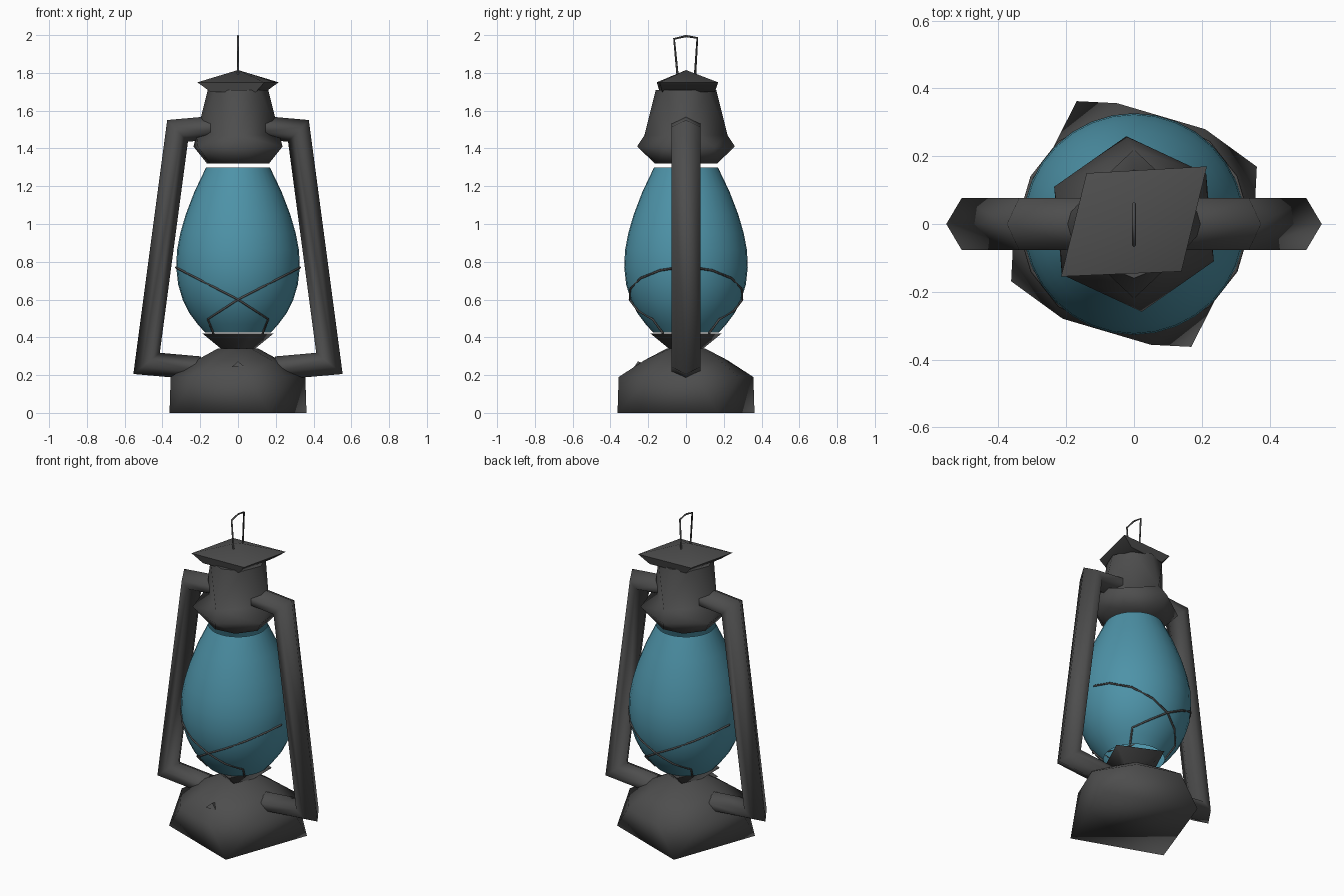
import bpy, math
from mathutils import Vector

if "Cube" in bpy.data.objects:
    bpy.data.objects.remove(bpy.data.objects["Cube"])


def material(name, color):
    mat = bpy.data.materials.new(name)
    mat.diffuse_color = (*color, 1)
    mat.use_nodes = True
    mat.node_tree.nodes["Principled BSDF"].inputs["Base Color"].default_value = mat.diffuse_color
    return mat


METAL = material('dark_metal', (.075, .075, .075))
BLUE = material('blue_glass', (.075, .29, .39))


def make(name, verts, faces, angle=75, fix=True, mat=METAL):
    me = bpy.data.meshes.new(name)
    me.from_pydata(verts, [], faces)
    me.materials.append(mat)
    ob = bpy.data.objects.new(name, me)
    bpy.context.collection.objects.link(ob)
    bpy.ops.object.select_all(action='DESELECT')
    ob.select_set(True)
    bpy.context.view_layer.objects.active = ob
    if fix:
        bpy.ops.object.mode_set(mode='EDIT')
        bpy.ops.mesh.select_all(action='SELECT')
        bpy.ops.mesh.normals_make_consistent(inside=False)
        bpy.ops.object.mode_set(mode='OBJECT')
    bpy.ops.object.shade_smooth_by_angle(angle=math.radians(angle))
    return ob


def skin(name, rings, angle=75, caps=True, mat=METAL):
    """Join stacked rings (z, radius or repeating radii, sides, turn in degrees)."""
    verts, faces, starts = [], [], []
    for z, r, n, turn in rings:
        starts.append(len(verts))
        radii = r if isinstance(r, tuple) else (r,)
        for k in range(n):
            a = math.radians(turn + 360 * k / n)
            rk = radii[k % len(radii)]
            verts.append((rk * math.cos(a), rk * math.sin(a), z))
    for (_, _, n, ta), (_, _, m, tb), sa, sb in zip(rings, rings[1:], starts, starts[1:]):
        if n == m:
            faces += [(sa + k, sa + (k + 1) % n, sb + (k + 1) % n, sb + k) for k in range(n)]
            continue
        i = j = 0
        while i < n or j < m:
            if j == m or (i < n and ta + 360 * (i + 1) / n <= tb + 360 * (j + 1) / m):
                faces.append((sa + i % n, sa + (i + 1) % n, sb + j % m))
                i += 1
            else:
                faces.append((sa + i % n, sb + (j + 1) % m, sb + j % m))
                j += 1
    if caps:
        faces.append(tuple(range(rings[0][2]))[::-1])
        faces.append(tuple(range(starts[-1], len(verts))))
    return make(name, verts, faces, angle, caps, mat)


def wire(name, lines, radius):
    cu = bpy.data.curves.new(name, 'CURVE')
    cu.dimensions = '3D'
    cu.bevel_depth = radius
    cu.bevel_resolution = 0
    cu.use_fill_caps = True
    cu.materials.append(METAL)
    for pts in lines:
        sp = cu.splines.new('POLY')
        sp.points.add(len(pts) - 1)
        for p, co in zip(sp.points, pts):
            p.co = (*co, 1)
    bpy.context.collection.objects.link(bpy.data.objects.new(name, cu))


# Twisted low-poly fuel tank and burner cup
skin('base_tank', [(0, .4, 4, 25), (.19, (.36, .35, .36, .32), 8, 8),
                   (.28, .22, 8, 8), (.34, .11, 6, 10)], 100)
skin('burner_cup', [(.32, .07, 4, 20), (.42, .2, 4, 20)])

# Fuel cap nub on the front
make('fuel_cap', [(-.033, -.275, .243), (.037, -.275, .243), (0, -.255, .272), (0, -.17, .25)],
     [(0, 1, 2), (0, 3, 1), (1, 3, 2), (2, 3, 0)], 75)

# Open glass globe
GLASS = [(.425, .174), (.47, .214), (.53, .259), (.6, .293), (.68, .317), (.77, .327),
         (.86, .323), (.95, .306), (1.05, .277), (1.17, .231), (1.3, .169)]
skin('glass_globe', [(z, r, 32, 0) for z, r in GLASS], 60, False, BLUE)

# Chimney hood and its square brim
skin('chimney_hood', [(1.32, .17, 8, 30), (1.41, .26, 6, 35), (1.47, .22, 4, 0),
                      (1.71, .16, 8, 0)])
brim = [(.215, .17), (-.14, .15), (-.215, -.155), (.14, -.14)]
bv = [(x, y, 1.75) for x, y in brim] + [(x * .68, y * .9, 1.7) for x, y in brim] + [(0, 0, 1.815)]
bf = [(7, 6, 5, 4)]
for k in range(4):
    n = (k + 1) % 4
    bf += [(k, n, 8), (k + 4, n + 4, n, k)]
make('chimney_brim', bv, bf, 45)


# Glass radius at a given height
def glass_radius(z):
    for (z0, r0), (z1, r1) in zip(GLASS, GLASS[1:]):
        if z <= z1:
            return r0 + (r1 - r0) * (z - z0) / (z1 - z0)


# Crossed guard wires, front and back
lines = []
for sx in (-1, 1):
    for sy in (-1, 1):
        pts = []
        for x in (.33, .3, .22, .11, 0, -.09, -.16):
            z = .6 + .17 * x / .33 if x > 0 else .6 + .65 * x
            r = glass_radius(z) + .005
            pts.append((sx * x, sy * math.sqrt(max(r * r - x * x, 0)), z))
        pts.append((-sx * .13, sy * .12, .42))
        lines.append(pts)
wire('guard_wires', lines, .006)

# Carrying loop on top
wire('top_loop', [[(0, -.045, 1.79), (0, -.063, 1.98), (0, 0, 1.995), (0, .06, 1.985),
                   (0, .048, 1.79)]], .006)

# Six-sided side tubes, mitred at the bends
PATH = [Vector(p) for p in ((.13, 1.51), (.32, 1.493), (.484, .262), (.2, .237))]
SECTION = [(.062, 0), (.022, .076), (-.022, .076), (-.062, 0), (-.022, -.076), (.022, -.076)]
normals = []
for a, b in zip(PATH, PATH[1:]):
    d = (b - a).normalized()
    normals.append(Vector((-d.y, d.x)))
mitres = [normals[0]]
for a, b in zip(normals, normals[1:]):
    mitres.append((a + b) / (1 + a.dot(b)))
mitres.append(normals[-1])
for side, sx in (('left', -1), ('right', 1)):
    verts, faces = [], []
    for p, m in zip(PATH, mitres):
        for u, y in SECTION:
            q = p + m * u
            verts.append((sx * q.x, y, q.y))
    for s in range(len(PATH) - 1):
        for k in range(6):
            n = (k + 1) % 6
            faces.append((s * 6 + k, s * 6 + n, s * 6 + 6 + n, s * 6 + 6 + k))
    faces += [tuple(range(6)), tuple(range(18, 24))]
    make(side + '_side_tube', verts, faces, 80)
